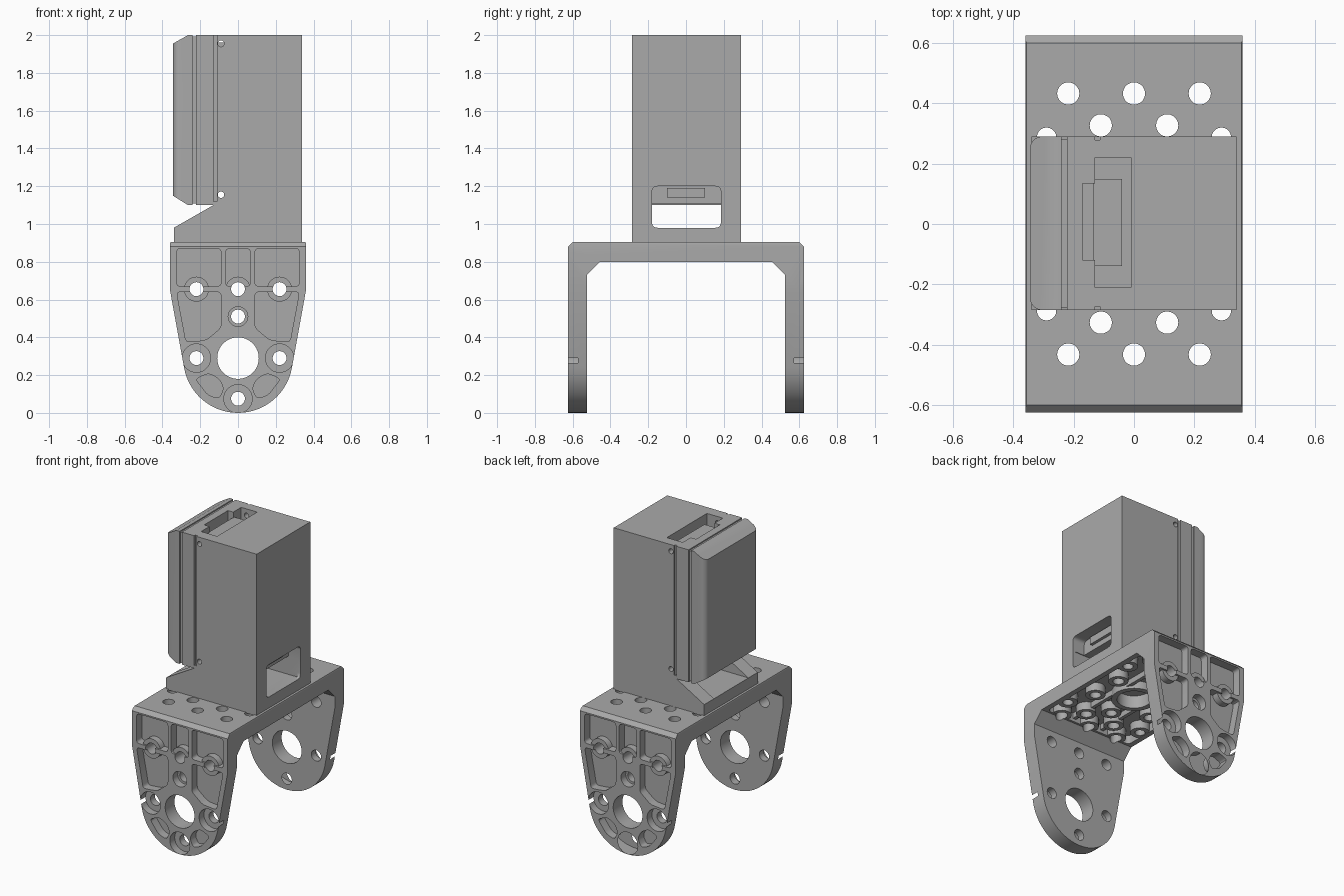
import bpy, bmesh, math
from mathutils import Vector

old = bpy.data.objects.get("Cube")
if old:
    bpy.data.objects.remove(old, do_unlink=True)

grey = bpy.data.materials.new("plain grey")
grey.use_nodes = True
grey.diffuse_color = (0.4, 0.4, 0.4, 1)
grey.node_tree.nodes["Principled BSDF"].inputs["Base Color"].default_value = (0.4, 0.4, 0.4, 1)


def prism(name, pts, axis, lo, hi):
    """Extrude a closed 2D outline along an axis."""
    place = {"x": lambda a, b, d: (d, a, b),
             "y": lambda a, b, d: (a, d, b),
             "z": lambda a, b, d: (a, b, d)}[axis]
    bm = bmesh.new()
    face = bm.faces.new([bm.verts.new(place(a, b, lo)) for a, b in pts])
    ext = bmesh.ops.extrude_face_region(bm, geom=[face])
    move = Vector(place(0, 0, hi - lo))
    bmesh.ops.translate(bm, vec=move, verts=[v for v in ext["geom"] if isinstance(v, bmesh.types.BMVert)])
    bmesh.ops.recalc_face_normals(bm, faces=bm.faces)
    mesh = bpy.data.meshes.new(name)
    bm.to_mesh(mesh)
    bm.free()
    mesh.materials.append(grey)
    ob = bpy.data.objects.new(name, mesh)
    bpy.context.collection.objects.link(ob)
    return ob


def rect(a0, a1, b0, b1):
    return [(a0, b0), (a1, b0), (a1, b1), (a0, b1)]


def arc(a, b, r, start=0, end=360, n=28):
    steps = n if end - start == 360 else n + 1
    angles = [math.radians(start + (end - start) * i / n) for i in range(steps)]
    return [(a + r * math.cos(t), b + r * math.sin(t)) for t in angles]


def rounded(pts, r):
    """Round the corners of a convex outline."""
    out = []
    for i, p in enumerate(pts):
        p, q, s = Vector(p), Vector(pts[i - 1]), Vector(pts[(i + 1) % len(pts)])
        start, end = p + (q - p).normalized() * r, p + (s - p).normalized() * r
        for k in range(5):
            t = k / 4
            out.append(tuple(start * (1 - t) ** 2 + p * 2 * t * (1 - t) + end * t * t))
    return out


def combine(ob, operation, tools):
    for tool in tools:
        tool.hide_render = True
        mod = ob.modifiers.new("combine", "BOOLEAN")
        mod.operation, mod.object, mod.solver = operation, tool, "EXACT"
        bpy.context.view_layer.objects.active = ob
        bpy.ops.object.modifier_apply(modifier=mod.name)
        bpy.data.objects.remove(tool, do_unlink=True)


def both_arms(pts, near, far):
    return [prism("arm_tool", pts, "y", min(s * near, s * far), max(s * near, s * far)) for s in (-1, 1)]


# U-shaped bracket: bent strip trimmed to the rounded arm outline
half = [(0.625, 0), (0.625, 0.88), (0.6, 0.905)]
inner = [(0.525, 0), (0.525, 0.73), (0.455, 0.8)]
strip = half + [(-y, z) for y, z in half[::-1]] + [(-y, z) for y, z in inner] + inner[::-1]
bracket = prism("bracket", strip, "x", -0.36, 0.36)
outline = [(-0.36, 0.65), (-0.36, 0.895), (-0.35, 0.92), (0.35, 0.92), (0.36, 0.895), (0.36, 0.65)]
outline += arc(0, 0.29, 0.29, -10, -170)
combine(bracket, "INTERSECT", [prism("arm_outline", outline, "y", -1, 1)])

# Pockets on the outer faces of both arms
pockets = [rect(-0.065, 0.065, 0.67, 0.87)]
for s in (-1, 1):
    for shape in (rect(0.09, 0.325, 0.67, 0.87),
                  [(0.09, 0.64), (0.325, 0.64), (0.275, 0.375), (0.17, 0.385), (0.09, 0.45)],
                  [(0.075, 0.13), (0.1, 0.18), (0.155, 0.21), (0.225, 0.18), (0.16, 0.095), (0.1, 0.075)]):
        pockets.append([(s * a, b) for a, b in shape])
for shape in pockets:
    combine(bracket, "DIFFERENCE", both_arms(rounded(shape, 0.022), 0.567, 0.7))

# Open seats around the lower screw holes
for a, b in ((-0.22, 0.29), (0.22, 0.29), (0, 0.075), (0, 0.51)):
    r = 0.052 if b > 0.5 else 0.075
    combine(bracket, "DIFFERENCE", both_arms(arc(a, b, r), 0.573, 0.7))

# Screw bosses and through holes on the arms
upper = [(-0.22, 0.655), (0, 0.655), (0.22, 0.655)]
for a, b in upper:
    combine(bracket, "UNION", both_arms(arc(a, b, 0.066), 0.55, 0.612))
for a, b in upper + [(-0.22, 0.29), (0.22, 0.29), (0, 0.075), (0, 0.51)]:
    combine(bracket, "DIFFERENCE", [prism("hole", arc(a, b, 0.037, n=20), "y", -1, 1)])
combine(bracket, "DIFFERENCE", [prism("axle_hole", arc(0, 0.29, 0.11, n=40), "y", -1, 1)])

# Hollow underside of the top plate, with screw tubes
combine(bracket, "DIFFERENCE", [prism("hollow", rounded(rect(-0.325, 0.325, -0.44, 0.44), 0.03), "z", 0.7, 0.857)])
holes = [(x, s * 0.433) for x in (-0.218, 0, 0.218) for s in (-1, 1)]
holes += [(x, s * 0.327) for x in (-0.11, 0.11) for s in (-1, 1)]
holes += [(x, s * 0.288) for x in (-0.29, 0.29) for s in (-1, 1)]
blind = [(x, y) for x in (-0.218, 0.218) for y in (-0.11, 0.11)]
blind += [(0, -0.218), (0, 0.218)]
for x, y in holes + blind:
    combine(bracket, "UNION", [prism("tube", arc(x, y, 0.062, n=20), "z", 0.803, 0.88)])
combine(bracket, "UNION", [prism("centre_tube", arc(0, 0, 0.14), "z", 0.804, 0.88)])
for s in (-1, 1):
    combine(bracket, "UNION", [prism("rib", rect(s * 0.11 - 0.012, s * 0.11 + 0.012, -0.45, 0.45), "z", 0.82, 0.88)])
for x, y in holes:
    r = 0.032 if abs(x) > 0.25 else 0.037
    combine(bracket, "DIFFERENCE", [prism("hole", arc(x, y, r, n=20), "z", 0.7, 1)])
for x, y in blind:
    combine(bracket, "DIFFERENCE", [prism("hole", arc(x, y, 0.035, n=20), "z", 0.7, 0.89)])
combine(bracket, "DIFFERENCE", [prism("centre_hole", arc(0, 0, 0.105), "z", 0.7, 0.89)])

# Motor housing with sloped foot
back, front = 0.29, -0.285
side = [(-0.34, 0.9), (0.34, 0.9), (0.34, 2), (-0.13, 2), (-0.13, 1.1), (-0.34, 0.98)]
housing = prism("motor_housing", side, "y", front, back)
tools = [prism("gap", rect(-0.5, 0.32, -0.185, 0.185), "z", 0.98, 1.105),
         prism("window", rounded(rect(-0.18, 0.185, 0.98, 1.2), 0.03), "x", 0.25, 0.5),
         prism("top_recess", rect(-0.2, -0.01, -0.21, 0.22), "z", 1.9, 2.1)]
for z in (1.155, 1.955):
    tools.append(prism("pin_hole", arc(-0.09, z, 0.017, n=16), "y", -1, 1))
for y in (front, back):
    tools.append(prism("seam", rect(-0.2, -0.112, y - 0.012, y + 0.012), "z", 1.12, 2.1))
combine(housing, "DIFFERENCE", tools)

# Motor details seen through the window and top recess
prism("motor_underside", rect(-0.1, 0.1, 1.14, 1.19), "x", 0.24, 0.27)
prism("connector_block", rect(-0.135, -0.04, -0.14, 0.15), "z", 1.88, 1.96)

# Motor case and its lid
case = prism("motor_case", rect(-0.222, -0.13, front, back), "z", 1.1, 2)
combine(case, "DIFFERENCE", [prism("slot", rect(-0.17, -0.1, -0.12, 0.135), "z", 1.93, 2.1)])
prism("case_seam", rect(-0.24, -0.222, front + 0.008, back - 0.008), "z", 1.108, 1.992)
lid_side = [(-0.24, 1.1), (-0.24, 2), (-0.265, 2), (-0.345, 1.955), (-0.345, 1.15), (-0.265, 1.1)]
lid = prism("motor_lid", lid_side, "y", front, back)
lid_top = [(-0.238, front), (-0.238, back)]
lid_top += arc(-0.305, back - 0.04, 0.04, 90, 180, 8) + arc(-0.305, front + 0.04, 0.04, 180, 270, 8)
combine(lid, "INTERSECT", [prism("lid_outline", lid_top, "z", 1, 2.1)])

# Smooth rounded surfaces while keeping edges sharp
for ob in bpy.context.collection.objects:
    if ob.type == "MESH" and grey.name in ob.data.materials:
        bpy.ops.object.select_all(action="DESELECT")
        ob.select_set(True)
        bpy.context.view_layer.objects.active = ob
        bpy.ops.object.shade_smooth_by_angle(angle=math.radians(30))
